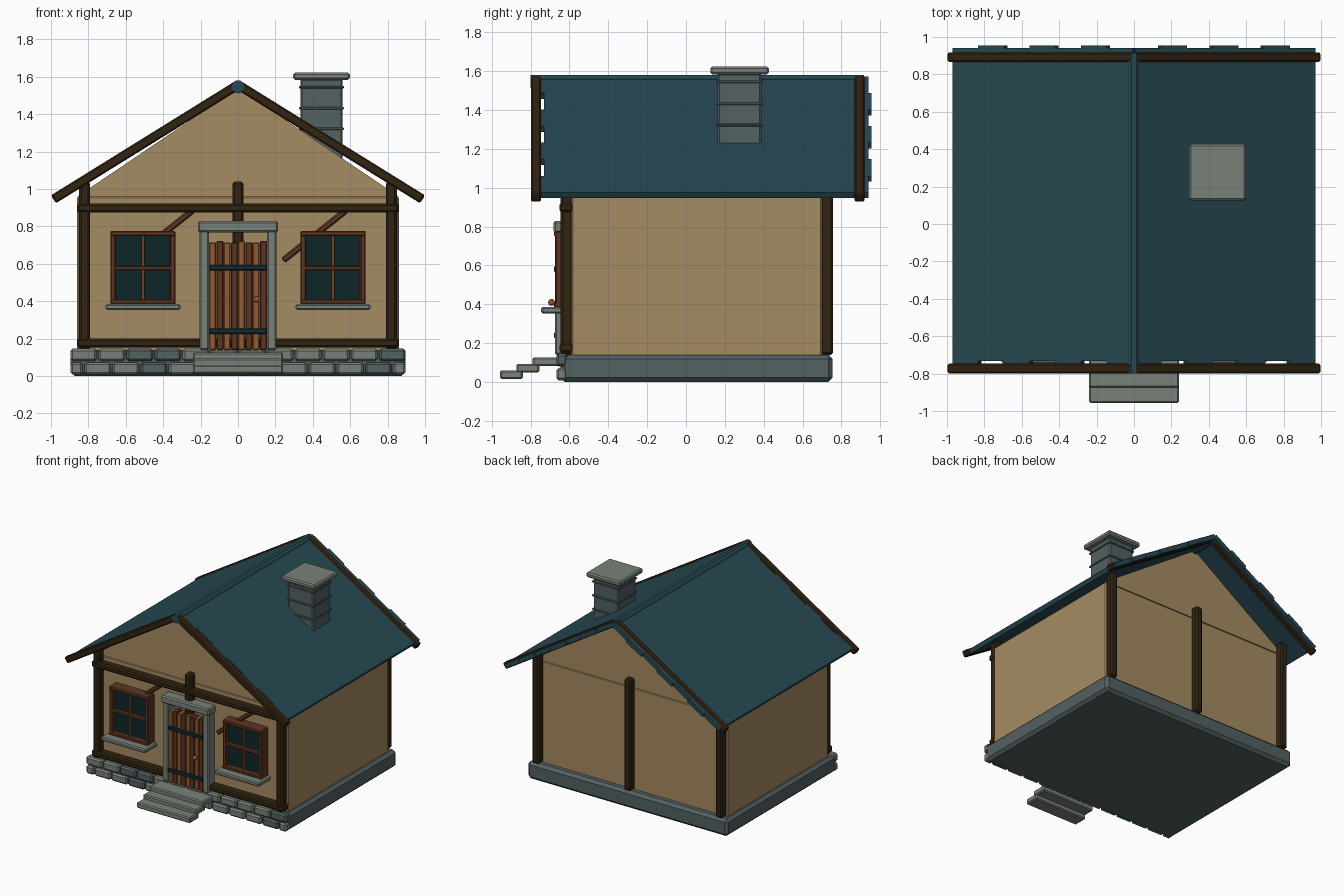
import bpy, bmesh, math, random
from mathutils import Matrix, Vector

if "Cube" in bpy.data.objects:
    bpy.data.objects.remove(bpy.data.objects["Cube"])

random.seed(4)


def material(name, r, g, b):
    m = bpy.data.materials.new(name)
    lin = [((c / 255 + 0.055) / 1.055) ** 2.4 if c > 10 else c / 255 / 12.92 for c in (r, g, b)]
    m.diffuse_color = (*lin, 1)
    m.use_nodes = True
    m.node_tree.nodes["Principled BSDF"].inputs["Base Color"].default_value = m.diffuse_color
    return m


PLASTER = material("plaster", 165, 139, 98)
TIMBER = material("dark timber", 49, 35, 17)
RED = material("red brown wood", 95, 53, 33)
ORANGE = material("orange brown wood", 146, 90, 46)
LIGHT = material("light stone", 121, 129, 121)
DARK = material("dark stone", 84, 97, 98)
ROOF = material("teal roof", 39, 73, 82)
GLASS = material("window glass", 14, 38, 39)
IRON = material("dark iron", 18, 40, 46)


def finish(bm, name, mat):
    mesh = bpy.data.meshes.new(name)
    bmesh.ops.recalc_face_normals(bm, faces=bm.faces)
    bm.to_mesh(mesh)
    bm.free()
    mesh.materials.append(mat)
    ob = bpy.data.objects.new(name, mesh)
    bpy.context.collection.objects.link(ob)
    return ob


def box(name, mat, x0, x1, y0, y1, z0, z1, bevel=0.008, rot=0.0):
    """Bevelled box given by its limits, turned about the y axis at its centre."""
    bm = bmesh.new()
    bmesh.ops.create_cube(bm, size=1)
    bmesh.ops.scale(bm, vec=(x1 - x0, y1 - y0, z1 - z0), verts=bm.verts)
    if bevel:
        bmesh.ops.bevel(bm, geom=bm.edges[:], offset=bevel, segments=1, affect='EDGES')
    centre = Vector(((x0 + x1) / 2, (y0 + y1) / 2, (z0 + z1) / 2))
    bm.transform(Matrix.Translation(centre) @ Matrix.Rotation(rot, 4, 'Y'))
    return finish(bm, name, mat)


def bar(name, mat, cx, cz, length, thick, y0, y1, rot, bevel=0.008):
    """Sloping bar given by its centre in x and z."""
    return box(name, mat, cx - length / 2, cx + length / 2, y0, y1,
               cz - thick / 2, cz + thick / 2, bevel, rot)


# Foundation and walls
box("foundation", DARK, -0.895, 0.895, -0.645, 0.755, 0, 0.14, 0.022)
box("walls", PLASTER, -0.86, 0.86, -0.59, 0.70, 0.13, 0.96, 0.008)

# Gable prism
bm = bmesh.new()
face = bm.faces.new([bm.verts.new(p) for p in
                     ((-0.86, -0.59, 0.96), (0.86, -0.59, 0.96), (0, -0.59, 1.54))])
ext = bmesh.ops.extrude_face_region(bm, geom=[face])
bmesh.ops.translate(bm, vec=(0, 1.29, 0),
                    verts=[v for v in ext["geom"] if isinstance(v, bmesh.types.BMVert)])
finish(bm, "gable", PLASTER)

# Foundation stones along the front, lower row shifted by half a stone
for row, (z0, z1) in enumerate(((0.008, 0.073), (0.08, 0.147))):
    cuts = [-0.9 + 0.15 * i for i in range(13)]
    if row == 0:
        cuts = [-0.9] + [-0.825 + 0.15 * i for i in range(12)] + [0.9]
    for a, b in zip(cuts, cuts[1:]):
        box("foundation_stone", random.choice((LIGHT, LIGHT, DARK)),
            a + 0.004, b - 0.004, -0.667, -0.61, z0, z1, 0.012)

# Timber posts, front and back, and the front rails
for x in (-0.82, 0, 0.82):
    box("front_post", TIMBER, x - 0.03, x + 0.03, -0.645, -0.58, 0.14, 1.04, 0.012)
    box("back_post", TIMBER, x - 0.03, x + 0.03, 0.69, 0.757, 0.14, 1.04, 0.012)
for z in (0.177, 0.898):
    box("front_rail", TIMBER, -0.86, 0.86, -0.65, -0.58, z - 0.024, z + 0.024, 0.01)
for x in (-0.41, 0.41):
    bar("front_brace", RED, x, 0.752, 0.43, 0.032, -0.622, -0.585, -math.radians(38.5))

# Roof: staggered shingle rows on both slopes, rake beams and ridge
slope = math.atan(0.62)
run = 0.961 / 7
for side in (-1, 1):
    for i in range(7):
        x = run * (i + 0.5)
        shift = 0.015 * (i % 2)
        bar("roof_row", ROOF, side * x, 1.557 - 0.62 * x, run / math.cos(slope), 0.035,
            -0.747 + shift, 0.94 + shift, side * slope, 0)
    for y in (-0.772, 0.892):
        bar("rake_beam", TIMBER, side * 0.4935, 1.557 - 0.62 * 0.4935, 0.987 / math.cos(slope),
            0.05, y - 0.026, y + 0.026, side * slope)
bm = bmesh.new()
bmesh.ops.create_cone(bm, cap_ends=True, segments=8, radius1=0.035, radius2=0.035, depth=1.715)
bm.transform(Matrix.Translation((0, 0.058, 1.547)) @ Matrix.Rotation(math.pi / 2, 4, 'X')
             @ Matrix.Rotation(math.pi / 8, 4, 'Z'))
finish(bm, "ridge", ROOF)

# Chimney with bands and cap
box("chimney", DARK, 0.333, 0.56, 0.162, 0.388, 1.05, 1.59, 0.01)
for z in (1.322, 1.432, 1.545):
    box("chimney_band", DARK, 0.326, 0.567, 0.155, 0.395, z - 0.007, z + 0.007, 0.004)
box("chimney_cap", LIGHT, 0.295, 0.598, 0.125, 0.427, 1.583, 1.623, 0.01)

# Windows
for cx in (-0.508, 0.508):
    box("window_glass", GLASS, cx - 0.165, cx + 0.165, -0.64, -0.58, 0.40, 0.76, 0)
    for s in (-1, 1):
        x = cx + s * 0.16
        box("window_jamb", RED, x - 0.015, x + 0.015, -0.672, -0.585, 0.385, 0.77, 0.006)
    for z in (0.395, 0.762):
        box("window_frame_rail", RED, cx - 0.175, cx + 0.175, -0.68, -0.585,
            z - 0.013, z + 0.013, 0.006)
    box("window_muntin", ORANGE, cx - 0.009, cx + 0.009, -0.66, -0.63, 0.40, 0.76, 0.004)
    box("window_crossbar", RED, cx - 0.165, cx + 0.165, -0.67, -0.63, 0.567, 0.588, 0.004)
    box("window_sill", LIGHT, cx - 0.2, cx + 0.2, -0.745, -0.585, 0.353, 0.385)

# Door: planks, straps, knob and stone surround
width = 0.31 / 8
for i in range(8):
    x = -0.155 + width * i
    box("door_plank", RED if i % 2 else ORANGE, x + 0.001, x + width - 0.001, -0.668, -0.60,
        0.14, 0.715 + 0.008 * (i % 3 == 1), 0.005)
for z in (0.24, 0.58):
    box("door_strap", IRON, -0.153, 0.153, -0.679, -0.66, z - 0.015, z + 0.015, 0.004)
bm = bmesh.new()
bmesh.ops.create_uvsphere(bm, u_segments=10, v_segments=6, radius=0.018)
bm.transform(Matrix.Translation((0.1, -0.692, 0.41)))
finish(bm, "door_knob", ORANGE)
for s in (-1, 1):
    box("door_jamb", LIGHT, s * 0.18 - 0.026, s * 0.18 + 0.026, -0.675, -0.585, 0.14, 0.78)
box("door_lintel", LIGHT, -0.215, 0.215, -0.682, -0.585, 0.768, 0.828, 0.01)

# Front steps
for y0, y1, z in ((-0.957, -0.84, 0.015), (-0.873, -0.755, 0.048), (-0.79, -0.64, 0.082)):
    box("front_step", LIGHT, -0.24, 0.24, y0, y1, z, z + 0.045)
